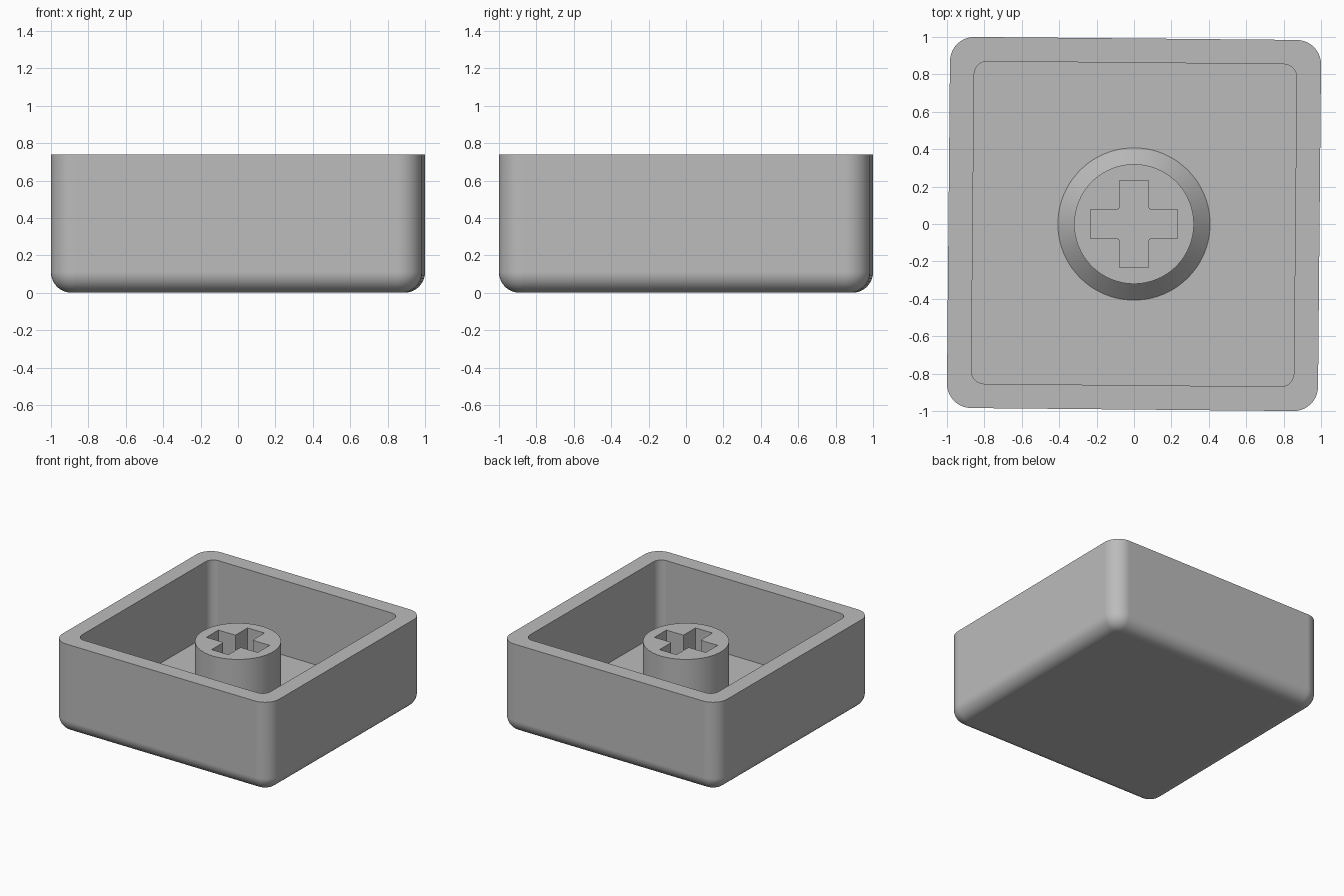
import bpy, bmesh, math

if "Cube" in bpy.data.objects:
    bpy.data.objects.remove(bpy.data.objects["Cube"])

HEIGHT, FLOOR, STEM_TOP = 0.74, 0.125, 0.62
SEG = 10                      # segments per rounded corner
TURN = math.radians(-0.53)    # slight turn of the shell

grey = bpy.data.materials.new("plain grey")
grey.diffuse_color = (0.5, 0.5, 0.5, 1)
grey.use_nodes = True
grey.node_tree.nodes["Principled BSDF"].inputs["Base Color"].default_value = grey.diffuse_color


def rounded_square(half, radius):
    pts = []
    for q, (sx, sy) in enumerate([(1, 1), (-1, 1), (-1, -1), (1, -1)]):
        for i in range(SEG + 1):
            a = math.pi / 2 * (q + i / SEG)
            pts.append((sx * (half - radius) + radius * math.cos(a),
                        sy * (half - radius) + radius * math.sin(a)))
    return pts


def circle(radius, count=96):
    return [(radius * math.cos(2 * math.pi * i / count),
             radius * math.sin(2 * math.pi * i / count)) for i in range(count)]


def cross(arm, width, soft):
    # one quarter of the outline, turned four times, inner corners softened
    quarter = [(arm, -width), (arm, width), (width + soft, width),
               (width + soft * 0.3, width + soft * 0.3), (width, width + soft)]
    pts = []
    for q in range(4):
        c, s = [(1, 0), (0, 1), (-1, 0), (0, -1)][q]
        pts += [(c * x - s * y, s * x + c * y) for x, y in quarter]
    return pts


def ring(bm, pts, z):
    return [bm.verts.new((x, y, z)) for x, y in pts]


def skin(bm, rings):
    for a, b in zip(rings, rings[1:]):
        n = len(a)
        for i in range(n):
            j = (i + 1) % n
            bm.faces.new((a[i], a[j], b[j], b[i]))


def finish(bm, name):
    bmesh.ops.recalc_face_normals(bm, faces=bm.faces[:])
    mesh = bpy.data.meshes.new(name)
    bm.to_mesh(mesh)
    bm.free()
    mesh.materials.append(grey)
    obj = bpy.data.objects.new(name, mesh)
    bpy.context.collection.objects.link(obj)
    bpy.ops.object.select_all(action='DESELECT')
    obj.select_set(True)
    bpy.context.view_layer.objects.active = obj
    bpy.ops.object.shade_smooth_by_angle(angle=math.radians(30))
    obj.modifiers.new("flat sides", 'WEIGHTED_NORMAL').keep_sharp = True
    return obj


# Shell: rounded underside, straight walls, flat rim, hollow inside
bm = bmesh.new()
HALF, CORNER, FILLET = 0.992, 0.13, 0.11
rings = []
for i in range(SEG + 1):
    a = math.pi / 2 * i / SEG
    inset = FILLET * (1 - math.sin(a))
    rings.append(ring(bm, rounded_square(HALF - inset, CORNER - inset),
                      FILLET * (1 - math.cos(a))))
rings.append(ring(bm, rounded_square(HALF, CORNER), HEIGHT))
rings.append(ring(bm, rounded_square(0.862, 0.07), HEIGHT))
rings.append(ring(bm, rounded_square(0.862, 0.07), FLOOR))
skin(bm, rings)
bm.faces.new(rings[0][::-1])
bm.faces.new(rings[-1])
finish(bm, "shell").rotation_euler.z = TURN

# Stem: round post with a chamfered foot and a cross-shaped socket
bm = bmesh.new()
post = [ring(bm, circle(r), z) for r, z in
        [(0.407, FLOOR), (0.32, FLOOR + 0.09), (0.32, STEM_TOP)]]
socket = [ring(bm, cross(0.233, 0.077, 0.012), z) for z in (STEM_TOP, FLOOR)]
skin(bm, post)
skin(bm, socket)
rim = []
for loop in (post[-1], socket[0]):
    rim += [bm.edges.get((loop[i - 1], loop[i])) for i in range(len(loop))]
bmesh.ops.triangle_fill(bm, use_beauty=True, edges=rim, normal=(0, 0, 1))
finish(bm, "stem")
